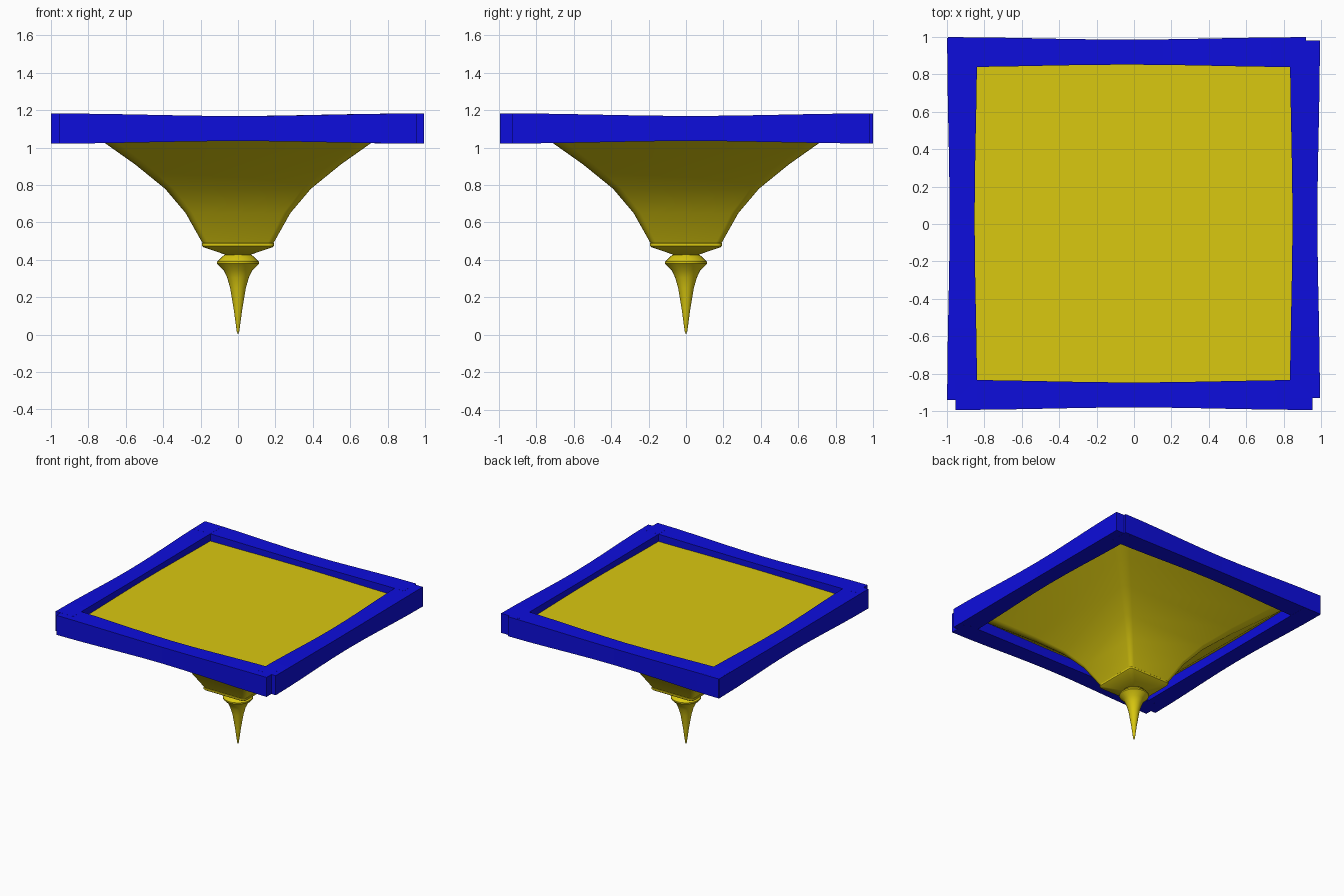
import bpy, bmesh
from math import pi, sin, cos

cube = bpy.data.objects.get("Cube")
if cube:
    bpy.data.objects.remove(cube, do_unlink=True)


def material(name, rgb):
    mat = bpy.data.materials.new(name)
    mat.use_nodes = True
    mat.diffuse_color = (*rgb, 1)
    mat.node_tree.nodes["Principled BSDF"].inputs["Base Color"].default_value = (*rgb, 1)
    return mat


blue = material("blue", (0.004, 0.004, 0.72))
yellow = material("yellow", (0.70, 0.58, 0.005))


def circle(r, n=24):
    return [(r * cos(2 * pi * i / n), r * sin(2 * pi * i / n)) for i in range(n)]


def rounded_square(half, steps=4):
    r = 0.08 * half + 0.015
    points = []
    for corner in range(4):
        mid = pi / 4 + corner * pi / 2
        cx = (half - r) * (1 if cos(mid) > 0 else -1)
        cy = (half - r) * (1 if sin(mid) > 0 else -1)
        for i in range(steps + 1):
            a = corner * pi / 2 + i * pi / 2 / steps
            points.append((cx + r * cos(a), cy + r * sin(a)))
    return points


def loft(name, rings, mat, smooth=None):
    """Skin a list of 3D rings and cap both ends."""
    bm = bmesh.new()
    loops = [[bm.verts.new(p) for p in ring] for ring in rings]
    n = len(loops[0])
    for a, b in zip(loops, loops[1:]):
        for i in range(n):
            bm.faces.new((a[i], a[(i + 1) % n], b[(i + 1) % n], b[i]))
    bm.faces.new(loops[0])
    bm.faces.new(loops[-1])
    bmesh.ops.recalc_face_normals(bm, faces=bm.faces)
    mesh = bpy.data.meshes.new(name)
    bm.to_mesh(mesh)
    bm.free()
    mesh.materials.append(mat)
    obj = bpy.data.objects.new(name, mesh)
    bpy.context.collection.objects.link(obj)
    if smooth:
        bpy.ops.object.select_all(action="DESELECT")
        obj.select_set(True)
        bpy.context.view_layer.objects.active = obj
        bpy.ops.object.shade_smooth_by_angle(angle=smooth)
    return obj


def turned(name, profile, section, smooth):
    rings = [[(x, y, z) for x, y in section(r)] for r, z in profile]
    return loft(name, rings, yellow, smooth)


# Flared square bowl
turned("bowl", [(0.19, 0.49), (0.28, 0.65), (0.39, 0.78), (0.55, 0.91),
                (0.72, 1.03), (0.82, 1.10)], rounded_square, 0.6)

# Collar under the bowl, tapering to the finial
turned("collar", [(0.06, 0.425), (0.186, 0.468), (0.192, 0.474),
                  (0.192, 0.488), (0.186, 0.494)], rounded_square, 0.6)

# Turned pointed finial
turned("finial", [(0.001, 0.003), (0.007, 0.018), (0.022, 0.13), (0.042, 0.25),
                  (0.058, 0.305), (0.077, 0.345), (0.112, 0.38), (0.112, 0.39),
                  (0.082, 0.42), (0.06, 0.432)], circle, 0.7)

# Flat top panel set into the frame
turned("top_panel", [(0.87, 1.112), (0.87, 1.122)],
       lambda h: [(-h, -h), (h, -h), (h, h), (-h, h)], None)


# Warped frame beams, slimmer at the middle
def beam(name, axis, start, end, offset):
    rings = []
    steps = 10
    for i in range(steps + 1):
        t = i / steps
        half = 0.08 - 0.013 * sin(pi * t) ** 2
        along = start + (end - start) * t
        ring = []
        for s, h in ((-1, -1), (1, -1), (1, 1), (-1, 1)):
            across = offset + s * half
            z = 1.102 + h * half
            ring.append((along, across, z) if axis == "x" else (across, along, z))
        rings.append(ring)
    loft(name, rings, blue)


beam("front_beam", "x", -0.955, 0.955, -0.914)
beam("back_beam", "x", -0.995, 0.92, 0.919)
beam("right_beam", "y", -0.94, 0.995, -0.919)
beam("left_beam", "y", -0.93, 0.98, 0.914)
